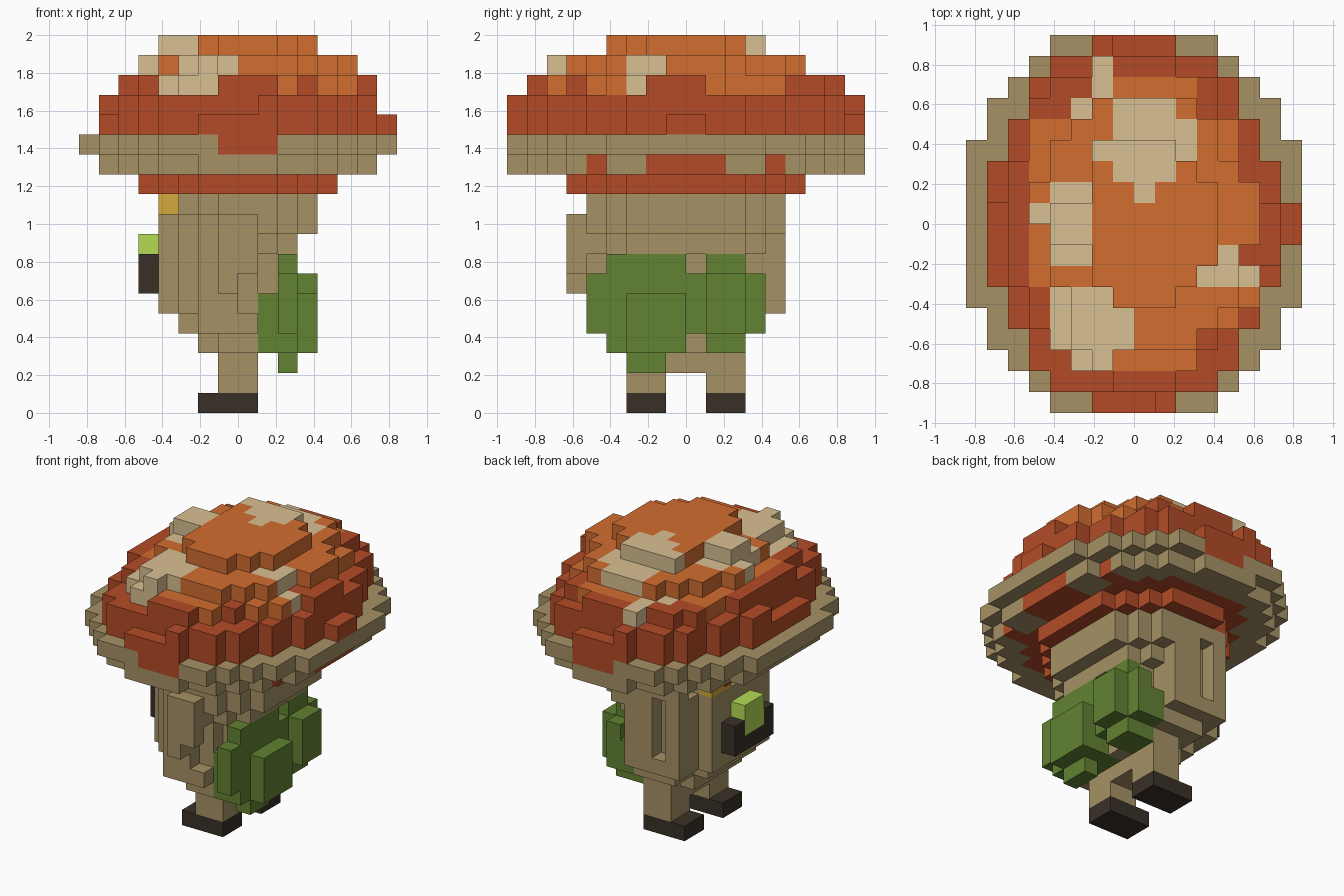
import bpy

if "Cube" in bpy.data.objects:
    bpy.data.objects.remove(bpy.data.objects["Cube"], do_unlink=True)

U = 2 / 19  # edge of one block


def linear(c):
    c /= 255
    return c / 12.92 if c <= 0.04045 else ((c + 0.055) / 1.055) ** 2.4


def material(name, rgb):
    m = bpy.data.materials.new(name)
    col = (*[linear(c) for c in rgb], 1)
    m.diffuse_color = col
    m.use_nodes = True
    bsdf = m.node_tree.nodes["Principled BSDF"]
    bsdf.inputs["Base Color"].default_value = col
    bsdf.inputs["Roughness"].default_value = 0.9
    return m


MATS = {
    "tan": material("stem tan", (166, 145, 101)),
    "pale": material("pale spot", (218, 192, 147)),
    "red": material("cap red", (180, 75, 39)),
    "orange": material("cap orange", (210, 109, 48)),
    "green": material("leaf green", (98, 130, 50)),
    "lime": material("lime", (179, 219, 84)),
    "dark": material("dark brown", (57, 48, 39)),
    "gold": material("gold", (213, 170, 58)),
}

cells = {}  # block position -> (part, colour)


def put(part, colour, i, j, k):
    cells[(i, j, k)] = (part, colour)


def box(part, colour, i0, i1, j0, j1, k0, k1):
    """Fill an inclusive range of blocks."""
    for i in range(i0, i1 + 1):
        for j in range(j0, j1 + 1):
            for k in range(k0, k1 + 1):
                put(part, colour, i, j, k)


def rounded(part, colour, i0, i1, j0, j1, k):
    """Fill one elliptical layer inside the given range."""
    cx, cy = (i0 + i1) / 2, (j0 + j1) / 2
    rx, ry = (i1 - i0 + 1) / 2, (j1 - j0 + 1) / 2
    for i in range(i0, i1 + 1):
        for j in range(j0, j1 + 1):
            if ((i - cx) / rx) ** 2 + ((j - cy) / ry) ** 2 <= 1.02:
                put(part, colour, i, j, k)


def mirrored(halves):
    """Row half-widths from the front edge to the middle, repeated to the back."""
    rows = halves + halves[::-1]
    return {j: (8 - h, 7 + h) for j, h in enumerate(rows)}


# Feet and legs
for j in (6, 10):
    box("feet", "dark", 6, 8, j, j + 1, 0, 0)
    box("legs", "tan", 7, 8, j, j + 1, 1, 2)
box("legs", "tan", 7, 8, 8, 9, 2, 2)

# Stem body, leaning toward the right side as it rises
body = {3: (6, 9, 5, 11), 4: (5, 9, 4, 12), 5: (4, 9, 4, 13), 6: (4, 9, 4, 13),
        7: (4, 9, 4, 13), 8: (4, 10, 4, 13), 9: (4, 11, 4, 13), 10: (5, 11, 4, 13)}
for k, (i0, i1, j0, j1) in body.items():
    rounded("body", "tan", i0, i1, j0, j1, k)

# Raised plates on the front and back of the body
box("body", "tan", 7, 8, 3, 3, 7, 9)
put("body", "tan", 7, 3, 6)
box("body", "tan", 5, 8, 13, 13, 5, 10)
for k in range(6, 10):
    del cells[(6, 13, k)]

# Leaf bundle on the left side
box("leaf", "green", 9, 9, 5, 12, 4, 5)
box("leaf", "green", 10, 10, 4, 12, 4, 6)
for j0, j1 in ((5, 8), (10, 11)):
    box("leaf", "green", 9, 10, j0, j1, 3, 3)
    box("leaf", "green", 10, 10, j0, j1, 7, 7)
box("leaf", "green", 11, 11, 6, 8, 3, 5)
box("leaf", "green", 11, 11, 10, 11, 4, 6)
box("leaf", "green", 10, 10, 6, 7, 2, 2)

# Pouch with a bright front, an arm stub, and a gold clasp under the cap
box("pouch", "dark", 3, 3, 8, 9, 6, 6)
for j in (7, 10):
    box("pouch", "dark", 3, 3, j, j, 6, 7)
box("pouch_front", "lime", 3, 3, 8, 9, 7, 8)
box("arm", "tan", 4, 4, 10, 11, 6, 9)
box("clasp", "gold", 4, 4, 10, 11, 10, 10)

# Underside of the cap
rounded("gills", "red", 3, 12, 3, 14, 11)

# Brim: two layers, the lower one a block narrower and red inside
brim = mirrored([4, 5, 6, 7, 7, 8, 8, 8, 8])
lower = mirrored([2, 4, 5, 6, 6, 7, 7, 7, 7])
for j, (a, b) in lower.items():
    for i in range(a, b + 1):
        edge = i - a < 2 or b - i < 2 or j < 2 or j > 15
        gap = i > 8 and j in (4, 7, 8, 9, 10, 13)
        put("brim", "tan" if edge and not gap else "red", i, j, 12)
for j, (a, b) in brim.items():
    box("brim", "tan", a, b, j, j, 13, 13)
for j in (0, 17):
    box("brim", "red", 7, 9, j, j, 13, 13)

# Pale spots on the cap, as ranges of columns
spots = set()
for i0, i1, j0, j1 in ((4, 6, 5, 5), (4, 7, 3, 4), (5, 6, 2, 2), (4, 5, 7, 10),
                       (3, 3, 9, 9), (7, 9, 11, 14), (10, 10, 12, 13), (6, 6, 12, 12),
                       (8, 8, 10, 10), (6, 6, 15, 16), (5, 5, 14, 14),
                       (11, 13, 6, 6), (12, 12, 7, 7)):
    spots |= {(i, j) for i in range(i0, i1 + 1) for j in range(j0, j1 + 1)}


def cap_colour(i, j, k):
    if k >= 16 and (i, j) in spots:
        return "pale"
    if k >= 17:
        return "orange"
    if k == 16:
        if j in (2, 15) and 7 <= i <= 10:
            return "orange"
        if i in (3, 4) and 6 <= j <= 13:
            return "orange"
        if i >= 12 and j in (4, 5, 6, 10, 11, 12, 13):
            return "orange"
    return "red"


# Cap: stacked layers given as the first and last column of each row
side = mirrored([2, 4, 5, 5, 6, 6, 7, 7, 7])
upper_side = {**side, 0: (9, 9), 17: (6, 6), **{j: (2, 14) for j in (6, 7, 8, 9)}}
shoulder = {1: (7, 9), 2: (5, 10), 3: (4, 11), 4: (3, 12), 5: (3, 12), 6: (2, 13),
            7: (2, 14), 8: (2, 14), 9: (2, 14), 10: (2, 13), 11: (2, 12), 12: (3, 12),
            13: (3, 12), 14: (3, 11), 15: (4, 11), 16: (6, 9)}
shoulder[5] = (3, 13)
crown = {2: (6, 6), 3: (5, 10), 4: (5, 11), 5: (5, 12), 6: (4, 12), 7: (4, 12),
         8: (4, 13), 9: (3, 13), 10: (3, 13), 11: (4, 12), 12: (4, 11), 13: (5, 11),
         14: (6, 10)}
top = {5: (7, 9), 6: (6, 10), 7: (6, 11), 8: (4, 11), 9: (4, 11), 10: (6, 11),
       11: (6, 10), 12: (6, 9)}
for k, layer in ((14, side), (15, upper_side), (16, shoulder), (17, crown), (18, top)):
    for j, (a, b) in layer.items():
        for i in range(a, b + 1):
            put("cap", cap_colour(i, j, k), i, j, k)
box("cap", "red", 15, 15, 8, 9, 14, 14)

# Outer faces of a block: direction and its four corners
FACES = {
    (1, 0, 0): ((1, 0, 0), (1, 1, 0), (1, 1, 1), (1, 0, 1)),
    (-1, 0, 0): ((0, 0, 0), (0, 0, 1), (0, 1, 1), (0, 1, 0)),
    (0, 1, 0): ((0, 1, 0), (0, 1, 1), (1, 1, 1), (1, 1, 0)),
    (0, -1, 0): ((0, 0, 0), (1, 0, 0), (1, 0, 1), (0, 0, 1)),
    (0, 0, 1): ((0, 0, 1), (1, 0, 1), (1, 1, 1), (0, 1, 1)),
    (0, 0, -1): ((0, 0, 0), (0, 1, 0), (1, 1, 0), (1, 0, 0)),
}

# One mesh per part, keeping only faces that touch open air
for part in dict.fromkeys(p for p, c in cells.values()):
    verts, faces, colours = {}, [], []
    for (i, j, k), (p, colour) in cells.items():
        if p != part:
            continue
        for (dx, dy, dz), corners in FACES.items():
            if (i + dx, j + dy, k + dz) in cells:
                continue
            pts = [(i + a, j + b, k + c) for a, b, c in corners]
            faces.append([verts.setdefault(q, len(verts)) for q in pts])
            colours.append(colour)
    mesh = bpy.data.meshes.new(part)
    mesh.from_pydata([((x - 8) * U, (y - 9) * U, z * U) for x, y, z in verts], [], faces)
    used = list(dict.fromkeys(colours))
    for c in used:
        mesh.materials.append(MATS[c])
    for poly, c in zip(mesh.polygons, colours):
        poly.material_index = used.index(c)
    bpy.context.collection.objects.link(bpy.data.objects.new(part, mesh))
